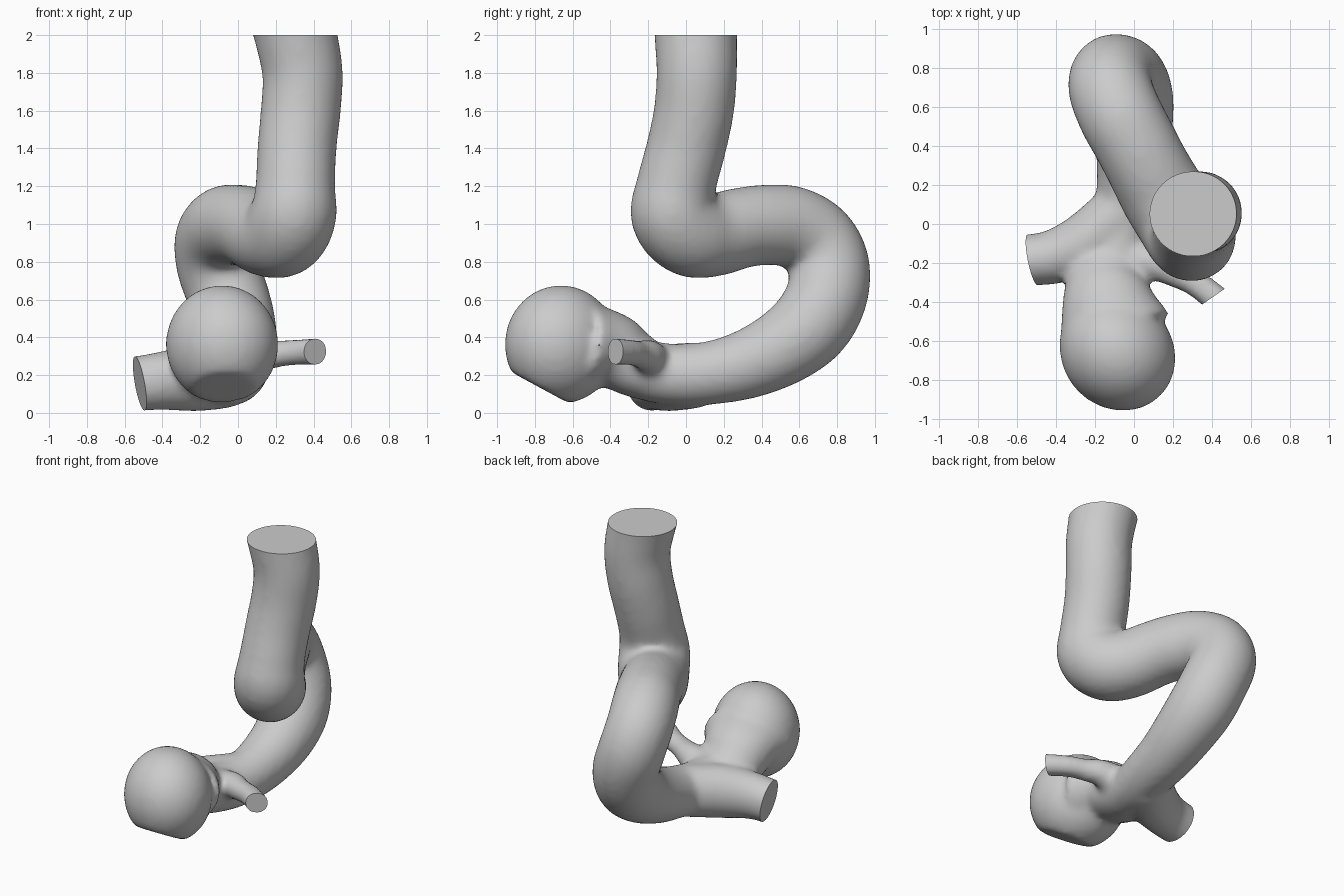
import bpy, bmesh, math
from mathutils import Vector, Matrix

cube = bpy.data.objects.get("Cube")
if cube:
    bpy.data.objects.remove(cube, do_unlink=True)

# One flat grey for the whole vessel
grey = bpy.data.materials.new("grey")
grey.use_nodes = True
grey.diffuse_color = (0.6, 0.6, 0.6, 1)
grey.node_tree.nodes["Principled BSDF"].inputs["Base Color"].default_value = (0.6, 0.6, 0.6, 1)


def spline(points, steps=5):
    """Smooth path through (x, y, z, radius) points."""
    p = [Vector(q) for q in points]
    p = [2 * p[0] - p[1]] + p + [2 * p[-1] - p[-2]]
    out = []
    for a, b, c, d in zip(p, p[1:], p[2:], p[3:]):
        for i in range(steps):
            t = i / steps
            out.append(0.5 * (2 * b + (c - a) * t + (2 * a - 5 * b + 4 * c - d) * t ** 2
                              + (3 * b - a - 3 * c + d) * t ** 3))
    return out + [p[-2]]


def tube(bm, points, height=1.0, sides=24):
    """Sweep a closed tube of varying radius along a path; height scales its section in z."""
    path = spline(points)
    pos = [q.to_3d() for q in path]
    last = len(pos) - 1
    side, rings = None, []
    for i, q in enumerate(path):
        tangent = (pos[min(i + 1, last)] - pos[max(i - 1, 0)]).normalized()
        side = tangent.orthogonal() if side is None else side - tangent * side.dot(tangent)
        side.normalize()
        other = tangent.cross(side)
        ring = []
        for k in range(sides):
            a = 2 * math.pi * k / sides
            offset = q[3] * (side * math.cos(a) + other * math.sin(a))
            offset.z *= height
            ring.append(bm.verts.new(pos[i] + offset))
        rings.append(ring)
    for r, s in zip(rings, rings[1:]):
        for k in range(sides):
            n = (k + 1) % sides
            bm.faces.new((r[k], r[n], s[n], s[k]))
    bm.faces.new(rings[0][::-1])
    bm.faces.new(rings[-1])


def close_holes(bm):
    edges = [e for e in bm.edges if e.is_boundary]
    if edges:
        bmesh.ops.holes_fill(bm, edges=edges, sides=0)


def trim(bm, point, normal, reach):
    """Cut a branch end flat, touching only the surface near the point."""
    point = Vector(point)
    verts = [v for v in bm.verts if (v.co - point).length < reach]
    near = set(verts)
    edges = [e for e in bm.edges if all(v in near for v in e.verts)]
    faces = [f for f in bm.faces if all(v in near for v in f.verts)]
    bmesh.ops.bisect_plane(bm, geom=verts + edges + faces, plane_co=point,
                           plane_no=Vector(normal).normalized(), clear_outer=True)
    close_holes(bm)


# Bulge, slightly narrower on one diagonal, with a slanted flat underside
bm = bmesh.new()
bmesh.ops.create_uvsphere(bm, u_segments=32, v_segments=20, radius=1,
                          matrix=Matrix.Translation((-0.084, -0.662, 0.362))
                          @ Matrix.Rotation(math.radians(45), 4, 'Z')
                          @ Matrix.Diagonal((0.284, 0.312, 0.314, 1)))
bmesh.ops.bisect_plane(bm, geom=bm.verts[:] + bm.edges[:] + bm.faces[:],
                       plane_co=(-0.09, -0.6, 0.04), plane_no=(0, -0.476, -0.88), clear_outer=True)
close_holes(bm)

# Main winding vessel, from the top inlet down to the junction
tube(bm, [(0.28, 0.05, 2.12, 0.23), (0.306, 0.052, 2.0, 0.22), (0.342, 0.057, 1.8, 0.214),
          (0.332, 0.042, 1.6, 0.212), (0.312, 0.0, 1.4, 0.21), (0.304, -0.052, 1.2, 0.212),
          (0.293, -0.065, 1.05, 0.23), (0.238, 0.022, 0.952, 0.232), (0.152, 0.145, 0.943, 0.222),
          (0.07, 0.295, 0.98, 0.214), (0.005, 0.42, 0.995, 0.214), (-0.07, 0.56, 0.985, 0.217),
          (-0.12, 0.69, 0.91, 0.217), (-0.108, 0.757, 0.775, 0.217), (-0.05, 0.742, 0.61, 0.217),
          (-0.015, 0.655, 0.46, 0.217), (-0.002, 0.51, 0.345, 0.203), (-0.01, 0.33, 0.26, 0.185),
          (-0.025, 0.15, 0.215, 0.17), (-0.06, -0.02, 0.2, 0.165), (-0.1, -0.2, 0.22, 0.16)])

# Neck leading into the bulge, wider than tall
tube(bm, [(-0.08, -0.02, 0.2, 0.18), (-0.12, -0.2, 0.222, 0.195), (-0.14, -0.32, 0.28, 0.214),
          (-0.13, -0.42, 0.34, 0.246), (-0.1, -0.54, 0.36, 0.295)], height=0.8)

# Thick right branch, with a web where it leaves the vessel
tube(bm, [(-0.06, 0.06, 0.2, 0.16), (-0.23, -0.09, 0.185, 0.162), (-0.4, -0.165, 0.17, 0.142),
          (-0.53, -0.185, 0.155, 0.134), (-0.65, -0.2, 0.145, 0.14)], height=1.1)

# Thin left branch
tube(bm, [(-0.04, -0.18, 0.25, 0.12), (0.1, -0.2, 0.3, 0.09), (0.2, -0.25, 0.31, 0.073),
          (0.3, -0.295, 0.32, 0.07), (0.41, -0.375, 0.325, 0.073), (0.48, -0.44, 0.33, 0.075)])

mesh = bpy.data.meshes.new("vessel")
bm.to_mesh(mesh)
bm.free()
vessel = bpy.data.objects.new("vessel", mesh)
bpy.context.collection.objects.link(vessel)

# Blend everything into one skin
remesh = vessel.modifiers.new("fuse", 'REMESH')
remesh.mode = 'VOXEL'
remesh.voxel_size = 0.02
soften = vessel.modifiers.new("soften", 'SMOOTH')
soften.factor = 0.5
soften.iterations = 12
bpy.context.view_layer.update()
fused = bpy.data.meshes.new_from_object(vessel.evaluated_get(bpy.context.evaluated_depsgraph_get()))
vessel.modifiers.clear()

# Flat cut ends
bm = bmesh.new()
bm.from_mesh(fused)
trim(bm, (0.306, 0.05, 2.0), (0, 0, 1), 0.36)
trim(bm, (-0.52, -0.185, 0.155), (-1, -0.2, -0.18), 0.25)
trim(bm, (0.405, -0.375, 0.325), (0.57, -0.82, 0), 0.2)
bmesh.ops.recalc_face_normals(bm, faces=bm.faces[:])
bm.to_mesh(fused)
bm.free()
vessel.data = fused
fused.materials.clear()
fused.materials.append(grey)

bpy.ops.object.select_all(action='DESELECT')
vessel.select_set(True)
bpy.context.view_layer.objects.active = vessel
bpy.ops.object.shade_smooth_by_angle(angle=math.radians(40))
